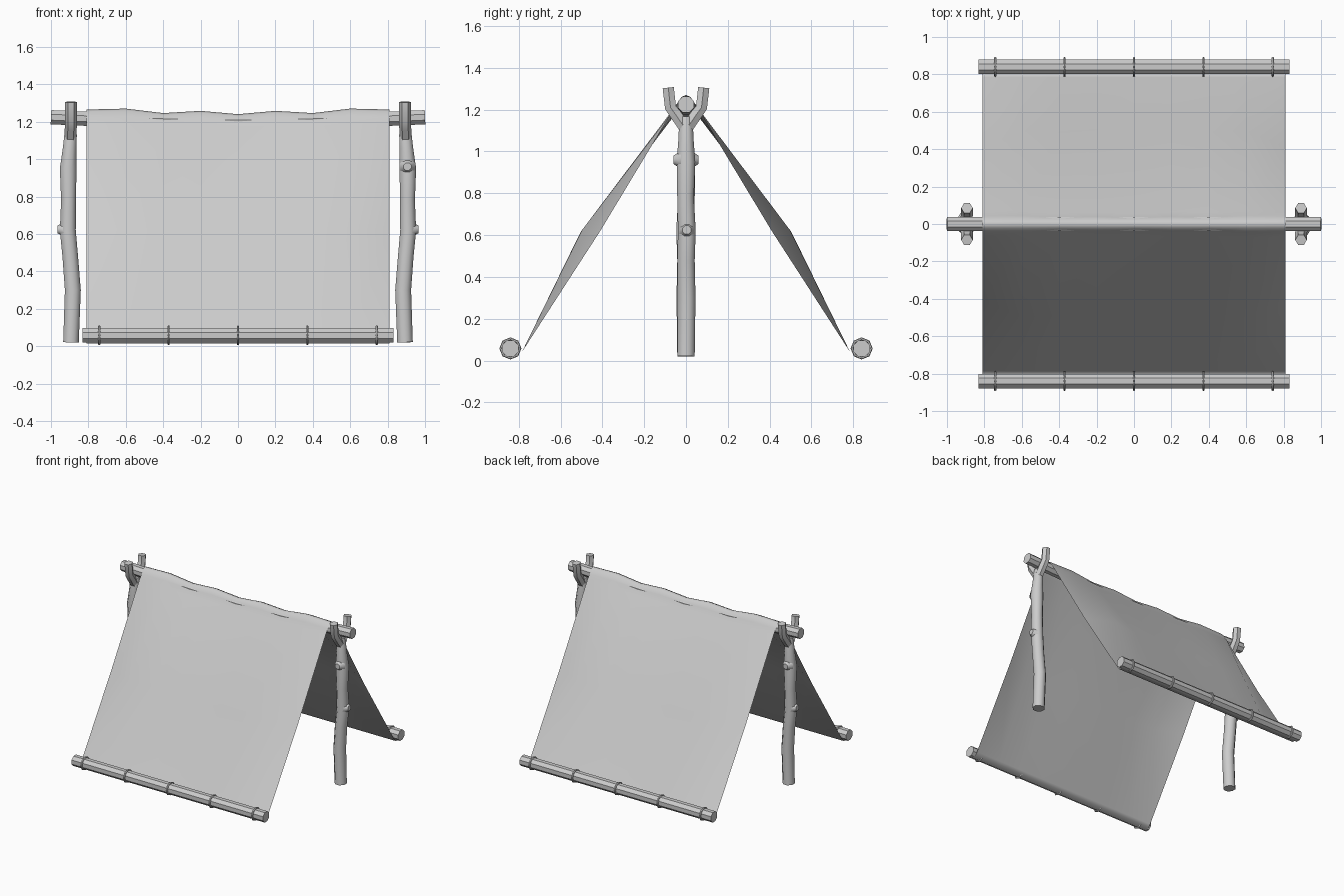
import bpy, bmesh, math
from mathutils import Vector

if "Cube" in bpy.data.objects:
    bpy.data.objects.remove(bpy.data.objects["Cube"])


def finish(bm, name, angle):
    bmesh.ops.recalc_face_normals(bm, faces=bm.faces)
    me = bpy.data.meshes.new(name)
    bm.to_mesh(me)
    bm.free()
    ob = bpy.data.objects.new(name, me)
    bpy.context.collection.objects.link(ob)
    bpy.ops.object.select_all(action='DESELECT')
    ob.select_set(True)
    bpy.context.view_layer.objects.active = ob
    bpy.ops.object.shade_smooth_by_angle(angle=math.radians(angle))
    return ob


def tube(bm, pts, ref, sides=8):
    """Capped tube through (x, y, z, radius) points."""
    ps = [Vector(p[:3]) for p in pts]
    rings = []
    for i, p in enumerate(ps):
        t = (ps[min(i + 1, len(ps) - 1)] - ps[max(i - 1, 0)]).normalized()
        u = Vector(ref).cross(t).normalized()
        v = t.cross(u)
        ring = []
        for k in range(sides):
            a = 2 * math.pi * (k + 0.5) / sides
            ring.append(bm.verts.new(p + (u * math.cos(a) + v * math.sin(a)) * pts[i][3]))
        rings.append(ring)
    for a, b in zip(rings, rings[1:]):
        for k in range(sides):
            j = (k + 1) % sides
            bm.faces.new((a[k], a[j], b[j], b[k]))
    bm.faces.new(rings[0])
    bm.faces.new(rings[-1])


# forked posts: trunk, two fork arms, two cut-branch knobs (left is the right turned 180 degrees)
for name, s in (("right_post", 1), ("left_post", -1)):
    bm = bmesh.new()
    parts = [
        ([(.893, 0, .02, .045), (.883, .003, .3, .046), (.897, 0, .48, .045), (.91, .004, .62, .046),
          (.906, -.002, .78, .043), (.908, 0, .95, .048), (.9, 0, 1.06, .039), (.895, 0, 1.13, .036),
          (.893, 0, 1.165, .03)], (1, 0, 0), 8),
        ([(.925, .004, .62, .042), (.95, .004, .625, .03), (.966, .004, .625, .022)], (0, 0, 1), 8),
        ([(.906, -.025, .96, .045), (.906, -.048, .96, .03), (.906, -.06, .96, .022)], (0, 0, 1), 8)]
    for d in (-1, 1):
        parts.append(([(.897, d * .004, 1.11, .032), (.894, d * .045, 1.17, .032),
                       (.893, d * .074, 1.21, .031), (.893, d * .085, 1.305, .031)], (1, 0, 0), 6))
    for pts, ref, n in parts:
        tube(bm, [(s * x, s * y, z, r) for x, y, z, r in pts], ref, n)
    finish(bm, name, 50)

# ridge pole, sagging slightly under the cloth
bm = bmesh.new()
tube(bm, [(x, 0, z, .041) for x, z in ((-1, 1.224), (-.8, 1.215), (-.4, 1.2), (0, 1.192),
                                       (.4, 1.2), (.8, 1.215), (1, 1.224))], (0, 0, 1))
finish(bm, "ridge_pole", 30)

# cloth: one sheet over the pole, bulging outward mid-slope, tucked under the logs
xs = [-.81, -.6, -.4, -.2, 0, .2, .4, .6, .81]
tops = [1.265, 1.27, 1.246, 1.258, 1.24]
tops += tops[-2::-1]
bm = bmesh.new()
cols = []
for x, top in zip(xs, tops):
    b = 1 - (abs(x) / .81) ** 6
    w = top - 1.265
    half = [(.022, top - .01), (.042 + w * .4, 1.224 + w * .6), (.068 + w * .5, 1.187 + w * .6),
            (.41 + .1 * b + w, .62 + w * .5), (.785, .04), (.8, .022), (.84, .014)]
    prof = [(-y, z) for y, z in reversed(half)] + [(0, top)] + half
    cols.append([bm.verts.new((x, y, z)) for y, z in prof])
for a, c in zip(cols, cols[1:]):
    for i in range(len(a) - 1):
        bm.faces.new((a[i], c[i], c[i + 1], a[i + 1]))
finish(bm, "tent_cloth", 75)

# weight logs with rope rings along both bottom hems
for name, s in (("front", -1), ("back", 1)):
    bm = bmesh.new()
    tube(bm, [(-.832, s * .84, .058, .042), (.832, s * .84, .058, .042)], (0, 0, 1))
    finish(bm, name + "_log", 30)
    for i in range(5):
        bpy.ops.mesh.primitive_torus_add(major_segments=8, minor_segments=6, major_radius=.046,
                                         minor_radius=.007, location=((i - 2) * .371, s * .84, .058),
                                         rotation=(0, math.pi / 2, 0))
        bpy.context.object.name = name + "_rope_ring"
        bpy.ops.object.shade_smooth_by_angle(angle=math.radians(50))
